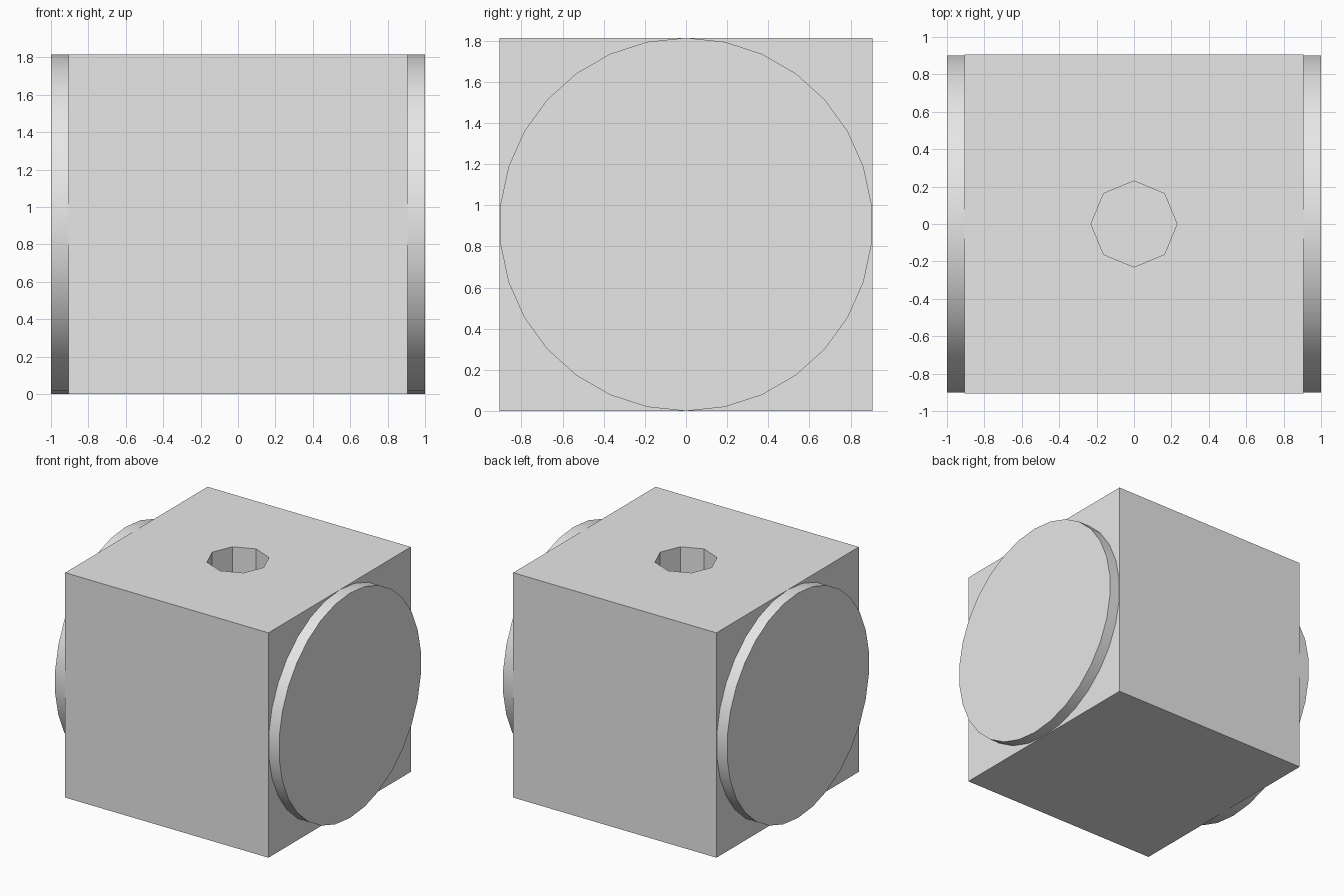
import bpy
import bmesh
from math import sin, cos, tau, radians
from mathutils import Vector

cube = bpy.data.objects.get("Cube")
if cube:
    bpy.data.objects.remove(cube, do_unlink=True)

HALF = 0.907          # half the side of the block
DISC_SIDES = 30
HOLE_SIDES = 8
HOLE_RADIUS = 0.23
HOLE_DEPTH = 0.6

grey = bpy.data.materials.new("light grey")
grey.use_nodes = True
grey.diffuse_color = (0.8, 0.8, 0.8, 1)
grey.node_tree.nodes["Principled BSDF"].inputs["Base Color"].default_value = (0.8, 0.8, 0.8, 1)


def make_object(name, bm):
    bmesh.ops.recalc_face_normals(bm, faces=bm.faces[:])
    mesh = bpy.data.meshes.new(name)
    bm.to_mesh(mesh)
    bm.free()
    obj = bpy.data.objects.new(name, mesh)
    bpy.context.collection.objects.link(obj)
    mesh.materials.append(grey)
    return obj


# Block with a blind eight-sided socket in its top
bm = bmesh.new()
bmesh.ops.create_cube(bm, size=2 * HALF)
bmesh.ops.translate(bm, verts=bm.verts[:], vec=(0, 0, HALF))
block = make_object("block", bm)

bm = bmesh.new()
bmesh.ops.create_cone(bm, cap_ends=True, segments=HOLE_SIDES, radius1=HOLE_RADIUS,
                      radius2=HOLE_RADIUS, depth=2 * HOLE_DEPTH)
bmesh.ops.translate(bm, verts=bm.verts[:], vec=(0, 0, 2 * HALF))
cutter = make_object("socket_cutter", bm)
cutter.hide_render = True
cutter.hide_set(True)

cut = block.modifiers.new("socket", 'BOOLEAN')
cut.operation = 'DIFFERENCE'
cut.solver = 'EXACT'
cut.object = cutter
bpy.context.view_layer.objects.active = block
bpy.ops.object.modifier_apply(modifier=cut.name)
bpy.data.objects.remove(cutter, do_unlink=True)

# Round plates on the two sides, a corner of each outline pointing straight up
for name, side in (("left_disc", 1), ("right_disc", -1)):
    bm = bmesh.new()
    ring = [bm.verts.new((side * 0.9, HALF * sin(tau * i / DISC_SIDES),
                          HALF + HALF * cos(tau * i / DISC_SIDES)))
            for i in range(DISC_SIDES)]
    base = bm.faces.new(ring)
    grown = bmesh.ops.extrude_face_region(bm, geom=[base], use_keep_orig=True)
    outer = [v for v in grown["geom"] if isinstance(v, bmesh.types.BMVert)]
    bmesh.ops.translate(bm, verts=outer, vec=Vector((side * 0.1, 0, 0)))
    disc = make_object(name, bm)
    bpy.ops.object.select_all(action='DESELECT')
    disc.select_set(True)
    bpy.context.view_layer.objects.active = disc
    bpy.ops.object.shade_smooth_by_angle(angle=radians(30))
